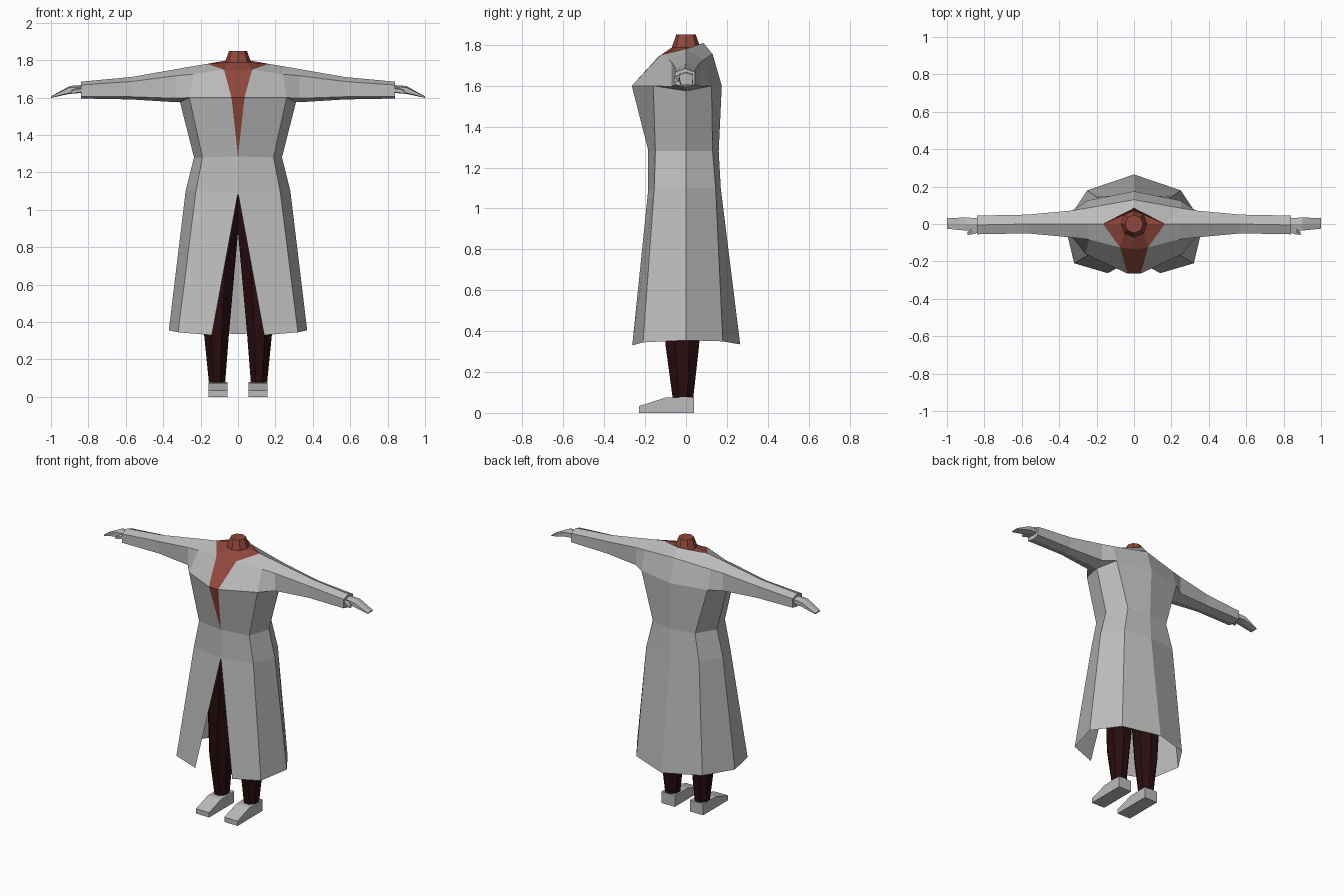
import bpy
import bmesh
import math

default_cube = bpy.data.objects.get("Cube")
if default_cube:
    bpy.data.objects.remove(default_cube, do_unlink=True)


def make_material(name, color):
    mat = bpy.data.materials.new(name)
    mat.use_nodes = True
    mat.diffuse_color = (*color, 1)
    mat.node_tree.nodes["Principled BSDF"].inputs["Base Color"].default_value = (*color, 1)
    return mat


grey = make_material("grey cloth", (0.5, 0.5, 0.5))
skin_red = make_material("red brown skin", (0.29, 0.065, 0.045))
dark_red = make_material("dark red trousers", (0.022, 0.004, 0.005))


class Part:
    """One half of a part, gathered face by face and mirrored across x."""

    def __init__(self):
        self.bm = bmesh.new()
        self.points = {}

    def face(self, *coords):
        for co in coords:
            if co not in self.points:
                self.points[co] = self.bm.verts.new(co)
        self.bm.faces.new([self.points[co] for co in coords])

    def strip(self, row_a, row_b):
        for i in range(len(row_a) - 1):
            self.face(row_a[i], row_a[i + 1], row_b[i + 1], row_b[i])

    def loft(self, rings, cap_start=True, cap_end=True):
        for a, b in zip(rings, rings[1:]):
            self.strip(a + a[:1], b + b[:1])
        if cap_start:
            self.face(*rings[0])
        if cap_end:
            self.face(*rings[-1])

    def finish(self, name, mat):
        bmesh.ops.recalc_face_normals(self.bm, faces=self.bm.faces)
        mesh = bpy.data.meshes.new(name)
        self.bm.to_mesh(mesh)
        self.bm.free()
        mesh.materials.append(mat)
        obj = bpy.data.objects.new(name, mesh)
        bpy.context.collection.objects.link(obj)
        mirror = obj.modifiers.new("Mirror", "MIRROR")
        mirror.use_mirror_merge = True
        mirror.merge_threshold = 0.001


def limb_ring(x, half_depth, top, bottom, y=0):
    """Six-sided section across an arm or hand."""
    upper = top - 0.2 * (top - bottom)
    lower = bottom + 0.12 * (top - bottom)
    front, back = y - half_depth, y + half_depth
    return [(x, y, top), (x, front, upper), (x, front, lower),
            (x, y, bottom), (x, back, lower), (x, back, upper)]


def leg_ring(x, y, z, rx, ry):
    """Eight-sided level section with flat sides."""
    ring = []
    for i in range(8):
        angle = math.radians(45 * i + 22.5)
        ring.append((x + rx * math.cos(angle) / 0.924, y + ry * math.sin(angle) / 0.924, z))
    return ring


# Coat rows, each from the front centre round the side to the back centre
hem = [(0.14, -0.263, 0.33), (0.32, -0.21, 0.345), (0.37, 0, 0.355),
       (0.25, 0.18, 0.35), (0, 0.265, 0.335)]
hips = [(0, -0.185, 1.09), (0.225, -0.155, 1.1), (0.28, 0, 1.1),
        (0.2, 0.145, 1.1), (0, 0.17, 1.1)]
waist = [(0, -0.185, 1.285), (0.19, -0.15, 1.28), (0.235, 0, 1.28),
         (0.16, 0.13, 1.28), (0, 0.16, 1.28)]
chest = [(0.035, -0.265, 1.6), (0.26, -0.16, 1.6), (0.31, 0, 1.575),
         (0.25, 0.125, 1.6), (0, 0.175, 1.6)]

# Neckline and shoulder points
lapel = (0.075, -0.125, 1.75)
collar_side = (0.165, 0, 1.78)
collar_back = (0, 0.085, 1.81)
upper_back = (0, 0.13, 1.755)
shoulder_top = (0.25, 0, 1.766)
shoulder_front = (0.24, -0.083, 1.725)
shoulder_back = (0.25, 0.085, 1.725)

# Coat body
coat = Part()
for lower_row, upper_row in zip((hem, hips, waist), (hips, waist, chest)):
    coat.strip(lower_row, upper_row)
coat.face(chest[0], chest[1], shoulder_front, lapel)
coat.face(lapel, shoulder_front, shoulder_top, collar_side)
coat.face(collar_side, shoulder_top, shoulder_back)
coat.face(collar_side, shoulder_back, upper_back, collar_back)
coat.face(upper_back, shoulder_back, chest[3], chest[4])

# Sleeves grow out of the armhole
armhole = [shoulder_top, shoulder_front, *chest[1:4], shoulder_back]
coat.loft([armhole, limb_ring(0.33, 0.072, 1.752, 1.575),
           limb_ring(0.57, 0.05, 1.71, 1.59),
           limb_ring(0.84, 0.05, 1.685, 1.595, -0.005)], cap_start=False)
coat.finish("coat", grey)

# Bare chest, shoulders and neck inside the open collar
skin = Part()
chest_mid, throat = (0, -0.265, 1.6), (0, -0.135, 1.742)
skin.face(waist[0], chest[0], chest_mid)
skin.face(chest_mid, chest[0], lapel, throat)


def neck_row(radius, z):
    diag = radius * 0.72
    return [(0, -radius, z), (diag, -diag, z), (radius, 0, z), (diag, diag, z), (0, radius, z)]


base, top = neck_row(0.07, 1.787), neck_row(0.048, 1.85)
skin.face(throat, lapel, base[1], base[0])
skin.face(lapel, collar_side, base[2], base[1])
skin.face(collar_side, base[3], base[2])
skin.face(collar_side, collar_back, base[4], base[3])
skin.strip(base, top)
skin.face(*top)
skin.finish("neck_and_chest", skin_red)

# Trousers
legs = Part()
legs.loft([leg_ring(0.112, -0.015, 0.07, 0.043, 0.05),
           leg_ring(0.115, -0.018, 0.33, 0.066, 0.082),
           leg_ring(0.1, -0.01, 0.87, 0.099, 0.11),
           leg_ring(0.1, 0, 1.08, 0.099, 0.11)])
legs.finish("trousers", dark_red)

# Shoes: side profile pulled across the width
shoes = Part()
profile = [(0.04, 0), (0.04, 0.078), (-0.1, 0.075), (-0.23, 0.033), (-0.23, 0)]
shoes.loft([[(x, y, z) for y, z in profile] for x in (0.057, 0.158)])
shoes.finish("shoes", grey)

# Hands with drooping fingers and a small thumb
hands = Part()
hands.loft([limb_ring(0.83, 0.03, 1.667, 1.625),
            limb_ring(0.9, 0.035, 1.662, 1.62),
            limb_ring(1.0, 0.028, 1.606, 1.598, 0.003)])
hands.finish("hands", grey)

thumbs = Part()
thumbs.loft([limb_ring(0.83, 0.018, 1.652, 1.628, -0.026),
             limb_ring(0.865, 0.018, 1.65, 1.622, -0.038),
             limb_ring(0.89, 0.008, 1.636, 1.62, -0.05)])
thumbs.finish("thumbs", grey)
